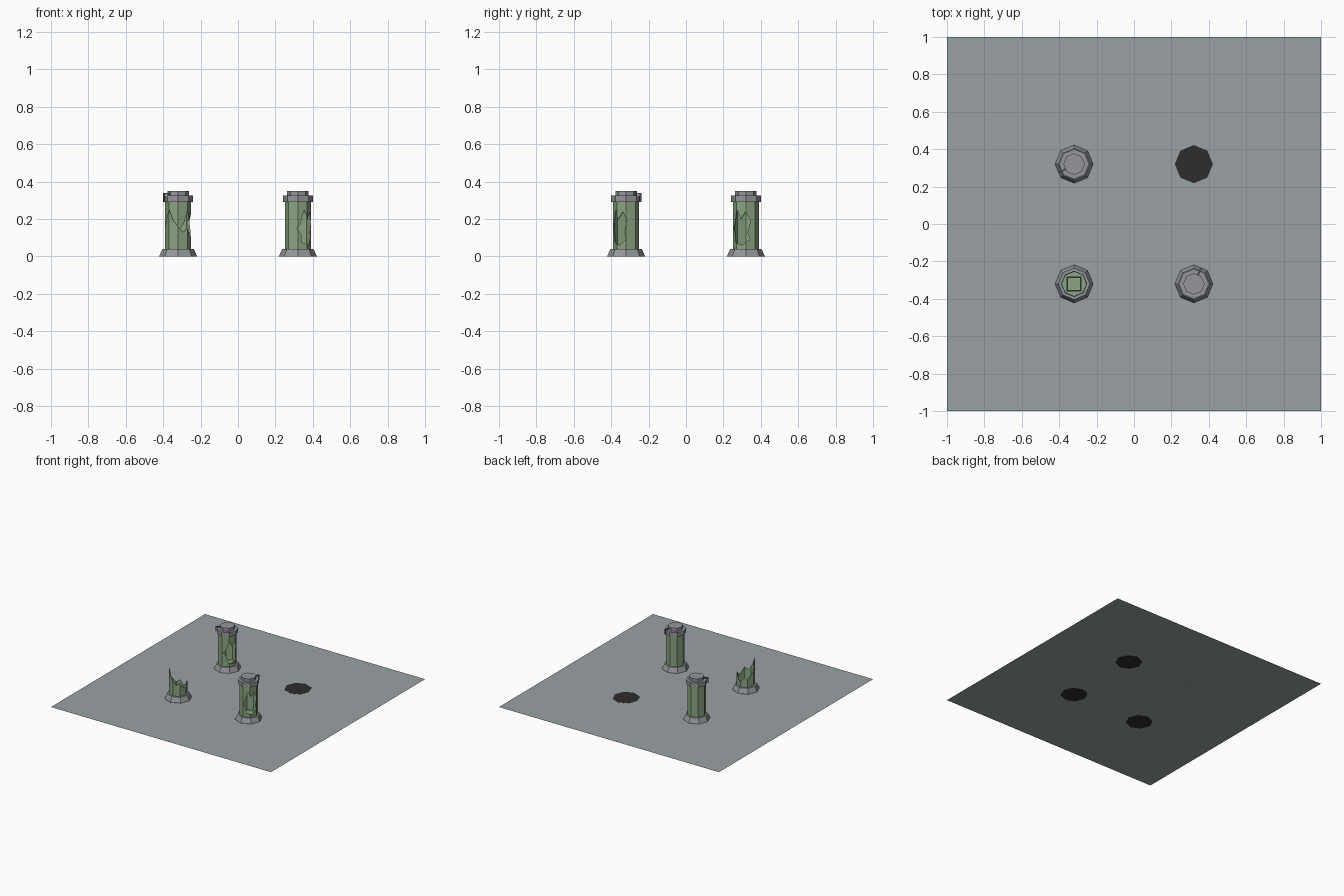
import bpy, bmesh, math
from mathutils import Matrix

if "Cube" in bpy.data.objects:
    bpy.data.objects.remove(bpy.data.objects["Cube"])


def material(name, rgb):
    m = bpy.data.materials.new(name)
    m.diffuse_color = [((c / 255 + 0.055) / 1.055) ** 2.4 for c in rgb] + [1]
    m.use_nodes = True
    m.node_tree.nodes["Principled BSDF"].inputs["Base Color"].default_value = m.diffuse_color
    return m


FLOOR = material("floor grey", (155, 162, 163))
METAL = material("metal grey", (148, 150, 154))
GLASS = material("tank green", (139, 164, 130))
DARK = material("dark", (45, 45, 45))
PIPE = material("pipe grey", (100, 102, 105))


def finish(name, bm, mat, loc=(0, 0, 0), rot=0):
    bmesh.ops.recalc_face_normals(bm, faces=bm.faces)
    me = bpy.data.meshes.new(name)
    bm.to_mesh(me)
    bm.free()
    me.materials.append(mat)
    ob = bpy.data.objects.new(name, me)
    bpy.context.collection.objects.link(ob)
    ob.location = loc
    ob.rotation_euler.z = rot
    return ob


def lathe(name, profile, mat, loc, sides=8, rot=0):
    """Closed solid of stacked rings given as (radius, z)."""
    bm = bmesh.new()
    rings = [[bm.verts.new((r * math.cos(2 * math.pi * i / sides),
                            r * math.sin(2 * math.pi * i / sides), z))
              for i in range(sides)] for r, z in profile]
    for a, b in zip(rings, rings[1:]):
        for i in range(sides):
            j = (i + 1) % sides
            bm.faces.new((a[i], a[j], b[j], b[i]))
    bm.faces.new(rings[0][::-1])
    bm.faces.new(rings[-1])
    return finish(name, bm, mat, loc, rot)


def tube(name, heights, loc, outer=0.07, inner=0.065, low=0.038):
    """Octagonal wall, 16 samples round, each with its own top height."""
    bm = bmesh.new()
    n = 16
    cols = []
    for i in range(n):
        a = 2 * math.pi * i / n
        k = 1 if i % 2 == 0 else math.cos(math.pi / 8)
        c, s = k * math.cos(a), k * math.sin(a)
        cols.append([bm.verts.new((r * c, r * s, z)) for r, z in
                     ((outer, low), (outer, heights[i]),
                      (inner, heights[i]), (inner, low))])
    for i in range(n):
        a, b = cols[i], cols[(i + 1) % n]
        for k in range(4):
            m = (k + 1) % 4
            bm.faces.new((a[k], b[k], b[m], a[m]))
    return finish(name, bm, GLASS, loc)


def punch(ob, outline, angle):
    """Cut a jagged hole through the wall facing the given direction."""
    bm = bmesh.new()
    near = [bm.verts.new((0.02, u, z)) for u, z in outline]
    far = [bm.verts.new((0.12, u, z)) for u, z in outline]
    bm.faces.new(near)
    bm.faces.new(far)
    for i in range(len(outline)):
        j = (i + 1) % len(outline)
        bm.faces.new((near[i], near[j], far[j], far[i]))
    cutter = finish("hole_cutter", bm, GLASS, ob.location, angle)
    cutter.hide_render = True
    mod = ob.modifiers.new("hole", 'BOOLEAN')
    mod.object = cutter
    mod.operation = 'DIFFERENCE'
    mod.solver = 'EXACT'
    bpy.context.view_layer.update()
    dg = bpy.context.evaluated_depsgraph_get()
    me = bpy.data.meshes.new_from_object(ob.evaluated_get(dg))
    ob.modifiers.clear()
    ob.data = me
    bpy.data.objects.remove(cutter)


def box(name, size, centre, mat, loc, rot):
    bm = bmesh.new()
    bmesh.ops.create_cube(bm, size=1, matrix=Matrix.Translation(centre)
                          @ Matrix.Diagonal((*size, 1)))
    return finish(name, bm, mat, loc, rot)


# Floor sheet
bm = bmesh.new()
bmesh.ops.create_grid(bm, x_segments=1, y_segments=1, size=1)
finish("floor", bm, FLOOR)


def pedestal(loc):
    # Flared base with a green inner floor and a dark inlaid square
    lathe("base", [(0.102, 0), (0.084, 0.04)], METAL, loc)
    lathe("inner_floor", [(0.064, 0.038), (0.064, 0.0415)], GLASS, loc)
    q = math.pi / 4
    lathe("inlay", [(0.057, 0.04), (0.057, 0.043)], DARK, loc, 4, q)
    lathe("inlay_centre", [(0.046, 0.041), (0.046, 0.0445)], GLASS, loc, 4, q)


# Two whole tanks with jagged holes in the wall: place, hole angle, pipe angle
HOLE = [(-0.048, 0.15), (-0.03, 0.175), (-0.01, 0.25), (0.012, 0.2),
        (0.038, 0.24), (0.055, 0.19), (0.045, 0.13), (0.053, 0.09),
        (0.02, 0.06), (-0.022, 0.075), (-0.025, 0.115)]
for x, y, hole, pipe in ((-0.32, 0.32, -35, 210), (0.32, -0.32, -50, 65)):
    loc = (x, y, 0)
    pedestal(loc)
    wall = tube("tank_wall", [0.295] * 16, loc)
    punch(wall, HOLE, math.radians(hole))
    lathe("collar", [(0.08, 0.29), (0.08, 0.325)], METAL, loc)
    lathe("cap", [(0.057, 0.32), (0.057, 0.35)], METAL, loc)
    p = math.radians(pipe)
    box("pipe_arm", (0.042, 0.008, 0.008), (0.069, 0, 0.336), PIPE, loc, p)
    box("pipe_drop", (0.008, 0.008, 0.045), (0.086, 0, 0.3175), PIPE, loc, p)

# Shattered tank
loc = (-0.32, -0.32, 0)
pedestal(loc)
tube("broken_wall", [.10, .13, .135, .09, .08, .12, .10, .13,
                     .16, .21, .25, .19, .16, .13, .15, .11], loc)

# Dark plates: undersides, and the bare spot of the missing tank
for x, y in ((0.32, 0.32), (0.32, -0.32), (-0.32, -0.32)):
    lathe("dark_plate", [(0.102, -0.001), (0.102, 0.001)], DARK, (x, y, 0))
